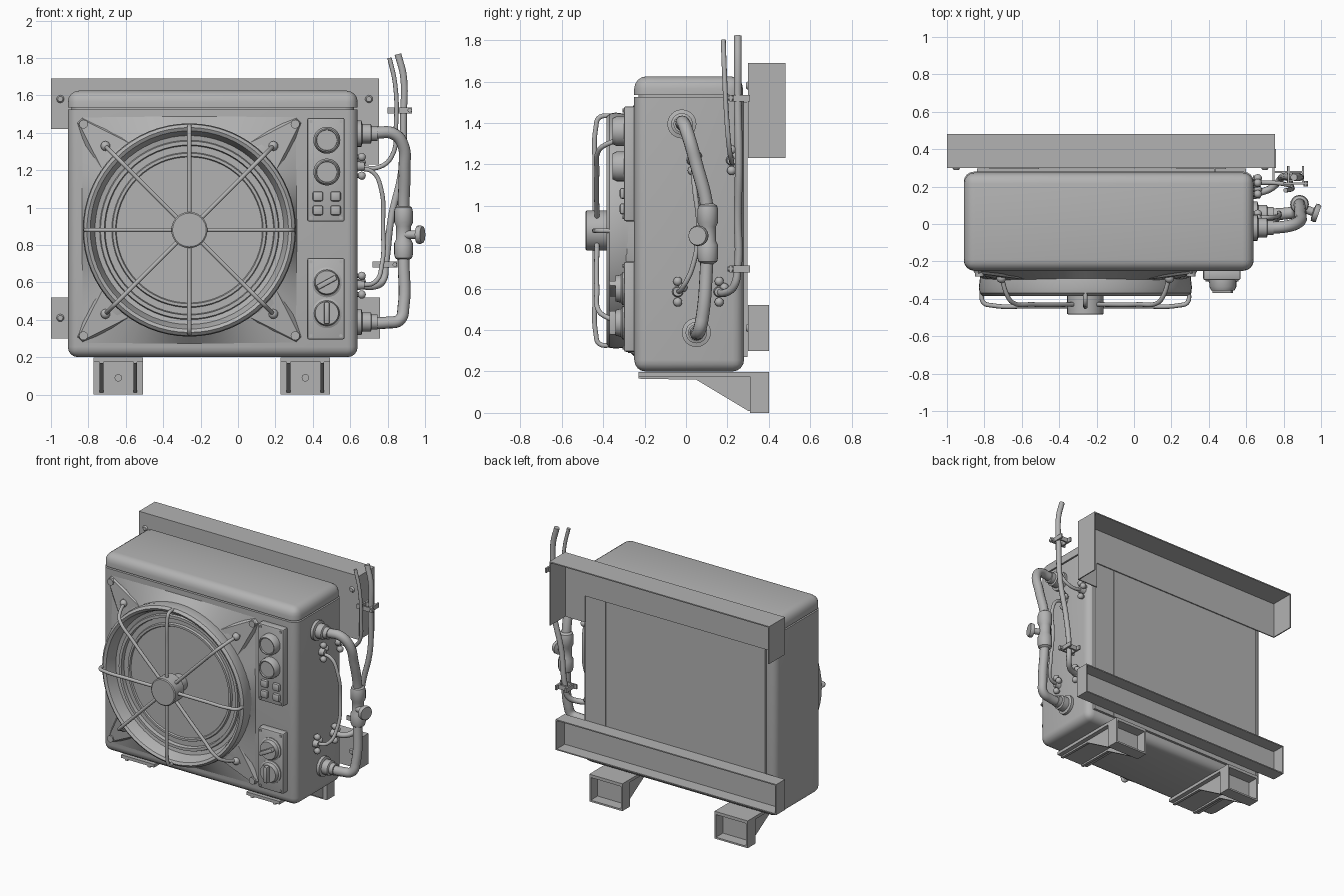
import bpy, bmesh, math
from mathutils import Vector

if "Cube" in bpy.data.objects:
    bpy.data.objects.remove(bpy.data.objects["Cube"])

grey = bpy.data.materials.new("plain_grey")
grey.diffuse_color = (0.45, 0.45, 0.45, 1)
grey.use_nodes = True
grey.node_tree.nodes["Principled BSDF"].inputs["Base Color"].default_value = grey.diffuse_color


def finish(name, bm, angle=35):
    bmesh.ops.recalc_face_normals(bm, faces=bm.faces[:])
    me = bpy.data.meshes.new(name)
    bm.to_mesh(me)
    bm.free()
    ob = bpy.data.objects.new(name, me)
    bpy.context.collection.objects.link(ob)
    me.materials.append(grey)
    bpy.ops.object.select_all(action='DESELECT')
    ob.select_set(True)
    bpy.context.view_layer.objects.active = ob
    bpy.ops.object.shade_smooth_by_angle(angle=math.radians(angle))
    return ob


def box(name, x0, x1, y0, y1, z0, z1, bevel=0, seg=3, skip=None):
    """Box from its limits; edges for which skip(a, b) holds stay sharp."""
    bm = bmesh.new()
    bmesh.ops.create_cube(bm, size=1)
    for v in bm.verts:
        v.co = Vector((x1 if v.co.x > 0 else x0, y1 if v.co.y > 0 else y0, z1 if v.co.z > 0 else z0))
    if bevel:
        es = [e for e in bm.edges if not (skip and skip(e.verts[0].co, e.verts[1].co))]
        bmesh.ops.bevel(bm, geom=es, offset=bevel, segments=seg, profile=0.5, affect='EDGES')
    return finish(name, bm)


def lathe(name, origin, axis, profile, n=32):
    """Revolve (radius, distance) pairs about an axis."""
    bm = bmesh.new()
    q = Vector(axis).to_track_quat('Z', 'Y')
    rings = []
    for r, h in profile:
        if r == 0:
            rings.append([bm.verts.new(Vector(origin) + q @ Vector((0, 0, h)))] * n)
        else:
            rings.append([bm.verts.new(Vector(origin) + q @ Vector((
                r * math.cos(2 * math.pi * i / n), r * math.sin(2 * math.pi * i / n), h))) for i in range(n)])
    for a, b in zip(rings, rings[1:]):
        for i in range(n):
            j = (i + 1) % n
            f = list(dict.fromkeys((a[i], a[j], b[j], b[i])))
            if len(f) > 2:
                bm.faces.new(f)
    return finish(name, bm)


def cyl(name, origin, axis, r, length, n=24, r2=None):
    return lathe(name, origin, axis, [(0, 0), (r, 0), (r2 or r, length), (0, length)], n)


def ball(name, p, r):
    bm = bmesh.new()
    bmesh.ops.create_uvsphere(bm, u_segments=14, v_segments=8, radius=r)
    bmesh.ops.translate(bm, vec=p, verts=bm.verts[:])
    return finish(name, bm, 80)


def tube(name, pts, r, smooth=True, res=3):
    cu = bpy.data.curves.new(name, 'CURVE')
    cu.dimensions = '3D'
    cu.bevel_depth, cu.bevel_resolution, cu.resolution_u, cu.use_fill_caps = r, res, 8, True
    sp = cu.splines.new('BEZIER')
    sp.bezier_points.add(len(pts) - 1)
    for b, p in zip(sp.bezier_points, pts):
        b.co = p
        b.handle_left_type = b.handle_right_type = 'AUTO' if smooth else 'VECTOR'
    cu.materials.append(grey)
    ob = bpy.data.objects.new(name, cu)
    bpy.context.collection.objects.link(ob)
    bpy.ops.object.select_all(action='DESELECT')
    ob.select_set(True)
    bpy.context.view_layer.objects.active = ob
    bpy.ops.object.convert(target='MESH')
    bpy.ops.object.shade_smooth_by_angle(angle=math.radians(50))


def prism_x(name, x0, x1, yz):
    bm = bmesh.new()
    a = [bm.verts.new((x0, y, z)) for y, z in yz]
    b = [bm.verts.new((x1, y, z)) for y, z in yz]
    bm.faces.new(a)
    bm.faces.new(b)
    for i in range(len(yz)):
        j = (i + 1) % len(yz)
        bm.faces.new((a[i], a[j], b[j], b[i]))
    return finish(name, bm)


# Cabinet, neck, lid and back panel
box("cabinet", -0.91, 0.64, -0.25, 0.28, 0.2, 1.525, 0.055, 4, lambda a, b: a.z > 1 and b.z > 1)
box("lid_gap", -0.89, 0.62, -0.23, 0.26, 1.5, 1.55, 0.05, 3)
box("lid", -0.91, 0.64, -0.25, 0.275, 1.535, 1.625, 0.06, 4, lambda a, b: a.z < 1.6 and b.z < 1.6)
box("back_panel", -0.84, 0.43, 0.27, 0.297, 0.27, 1.5)
box("back_side_panel", 0.433, 0.60, 0.27, 0.297, 0.27, 1.5)

# Square-to-round fan mount on the front
CX, CZ = -0.26, 0.88
bm = bmesh.new()
N = 64
outer, inner = [], []
for i in range(N):
    a = 2 * math.pi * i / N
    c, s = math.cos(a), math.sin(a)
    k = 1 / max(abs(c), abs(s))
    outer.append(bm.verts.new((CX + 0.575 * c * k, -0.248, CZ + 0.61 * s * k)))
    inner.append(bm.verts.new((CX + 0.555 * c, -0.30, CZ + 0.555 * s)))
for i in range(N):
    j = (i + 1) % N
    bm.faces.new((outer[i], outer[j], inner[j], inner[i]))
finish("fan_mount", bm)

# Fan shroud with concentric steps
lathe("fan_shroud", (CX, 0, CZ), (0, -1, 0), [
    (0.56, 0.24), (0.565, 0.30), (0.57, 0.34), (0.565, 0.37), (0.548, 0.385), (0.53, 0.375), (0.52, 0.35),
    (0.505, 0.30), (0.48, 0.295), (0.475, 0.31), (0.455, 0.31), (0.45, 0.285), (0.415, 0.285),
    (0.41, 0.30), (0.395, 0.30), (0.39, 0.29), (0, 0.29)], 64)
lathe("fan_hub", (CX, 0, CZ), (0, -1, 0), [(0, 0.29), (0.06, 0.29), (0.06, 0.375), (0.097, 0.38),
                                           (0.097, 0.48), (0.09, 0.485), (0, 0.485)], 32)

# Guard spokes, corner brackets and bolts
for k in range(8):
    a = k * math.pi / 4
    c, s = math.cos(a), math.sin(a)

    def P(r, y, off=0):
        return (CX + r * c - off * s, y, CZ + r * s + off * c)
    if k % 2 == 0:
        tube("guard_spoke", [P(0.08, -0.44), P(0.3, -0.44), P(0.5, -0.435), P(0.545, -0.42), P(0.555, -0.36)], 0.012)
    else:
        tube("guard_spoke", [P(0.08, -0.43), P(0.4, -0.43), P(0.55, -0.42), P(0.585, -0.39), P(0.64, -0.27)], 0.012)
        cyl("spoke_foot", P(0.635, -0.25), (0, -1, 0), 0.03, 0.035, 16)
        ball("spoke_end", P(0.635, -0.29), 0.026)
        bm = bmesh.new()
        low = [bm.verts.new(P(r, -0.245, o)) for r, o in ((0.83, 0.02), (0.83, -0.02), (0.53, -0.17), (0.53, 0.17))]
        top = [bm.verts.new(P(r, y, o)) for r, y, o in ((0.82, -0.265, 0.015), (0.82, -0.265, -0.015),
                                                        (0.53, -0.30, -0.11), (0.53, -0.30, 0.11))]
        bm.faces.new(low)
        bm.faces.new(top)
        for i in range(4):
            j = (i + 1) % 4
            bm.faces.new((low[i], low[j], top[j], top[i]))
        finish("corner_bracket", bm)
        cyl("corner_bolt", P(0.80, -0.25), (0, -1, 0), 0.024, 0.03, 12)

# Control panels with gauges, buttons and knobs
for name, z0, z1 in (("upper_panel", 0.925, 1.48), ("lower_panel", 0.295, 0.73)):
    box(name, 0.37, 0.57, -0.30, -0.24, z0, z1, 0.01, 2)
    for x in (0.39, 0.55):
        for z in (z0 + 0.02, z1 - 0.02):
            cyl("panel_screw", (x, -0.295, z), (0, -1, 0), 0.009, 0.012, 8)
for z in (1.36, 1.19):
    lathe("gauge", (0.475, -0.295, z), (0, -1, 0),
          [(0.072, 0), (0.072, 0.04), (0.062, 0.06), (0.056, 0.06), (0.054, 0.05), (0, 0.05)], 28)
for x in (0.427, 0.522):
    for z in (1.06, 0.985):
        box("button", x - 0.028, x + 0.028, -0.32, -0.29, z - 0.027, z + 0.027, 0.012, 2)
for z, turn in ((0.60, 0.5), (0.435, math.pi / 2)):
    lathe("knob", (0.475, -0.295, z), (0, -1, 0),
          [(0.08, 0), (0.08, 0.012), (0.068, 0.018), (0.062, 0.045), (0, 0.045)], 28)
    grip = box("knob_grip", -0.058, 0.058, -0.035, 0.01, -0.014, 0.014, 0.006, 2)
    grip.location = (0.475, -0.335, z)
    grip.rotation_euler = (0, -turn, 0)

# Upper wall rail, open at the back, with a longer right end
box("upper_rail_top", -1.0, 0.755, 0.30, 0.48, 1.682, 1.69)
box("upper_rail_front", -1.0, 0.755, 0.30, 0.308, 1.42, 1.69)
box("upper_rail_front_drop", 0.59, 0.755, 0.30, 0.308, 1.23, 1.42)
box("upper_rail_left_end", -1.0, -0.992, 0.30, 0.48, 1.42, 1.69)
box("upper_rail_right_end", 0.747, 0.755, 0.30, 0.48, 1.23, 1.69)
# Lower wall rail, a channel open at the back
for z in (0.30, 0.512):
    box("lower_rail_flange", -1.0, 0.76, 0.30, 0.40, z, z + 0.008)
box("lower_rail_front", -1.0, 0.76, 0.30, 0.308, 0.30, 0.52)
for x in (-1.0, 0.752):
    box("lower_rail_end", x, x + 0.008, 0.30, 0.40, 0.30, 0.52)
for x in (-0.95, 0.70):
    for z in (0.41, 1.58):
        cyl("rail_bolt", (x, 0.302, z), (0, -1, 0), 0.022, 0.012, 12, 0.014)

# Support feet
for cx in (-0.64, 0.36):
    h = 0.132
    box("foot_plate", cx - h, cx + h, -0.23, 0.40, 0.175, 0.197)
    for s in (-1, 1):
        g = cx + s * 0.09
        prism_x("foot_gusset", g - 0.01, g + 0.01,
                [(-0.23, 0.18), (-0.23, 0.165), (0.05, 0.16), (0.30, 0.01), (0.32, 0.01), (0.32, 0.18)])
        e = cx + s * (h - 0.006)
        box("foot_box_side", e - 0.006, e + 0.006, 0.31, 0.40, 0, 0.197)
    box("foot_box_bottom", cx - h, cx + h, 0.31, 0.40, 0, 0.012)
    box("foot_box_wall", cx - h, cx + h, 0.31, 0.322, 0, 0.19)
    cyl("foot_bolt", (cx, 0.31, 0.09), (0, -1, 0), 0.02, 0.012, 10)

# Main pipe with flanges and valve
tube("main_pipe", [(0.64, -0.02, 1.395), (0.74, -0.02, 1.40), (0.83, -0.01, 1.395), (0.88, 0.01, 1.34),
                   (0.89, 0.05, 1.2), (0.885, 0.10, 1.0), (0.885, 0.105, 0.86), (0.885, 0.10, 0.72),
                   (0.885, 0.08, 0.47), (0.865, 0.065, 0.40), (0.80, 0.055, 0.385), (0.64, 0.05, 0.385)], 0.032, res=4)
for y, z in ((-0.02, 1.395), (0.05, 0.388)):
    lathe("pipe_flange", (0.635, y, z), (1, 0, 0), [(0.07, 0), (0.07, 0.025), (0.052, 0.03), (0.052, 0.075),
                                                  (0.04, 0.08), (0.04, 0.11), (0.03, 0.11)], 24)
lathe("valve_body", (0.885, 0.105, 0.72), (0, 0, 1), [
    (0.03, 0), (0.045, 0.01), (0.05, 0.03), (0.05, 0.09), (0.04, 0.11), (0.04, 0.18),
    (0.05, 0.20), (0.05, 0.26), (0.045, 0.28), (0.03, 0.29)], 20)
lathe("valve_handle", (0.885, 0.09, 0.855), (1, -0.35, 0), [
    (0.022, 0), (0.022, 0.075), (0.048, 0.08), (0.05, 0.095), (0.045, 0.108), (0, 0.108)], 16)

# Thin hoses
tube("thick_hose", [(0.855, 0.25, 1.82), (0.885, 0.25, 1.70), (0.885, 0.25, 1.5), (0.875, 0.255, 1.2),
                    (0.82, 0.25, 0.95), (0.79, 0.25, 0.70), (0.775, 0.23, 0.61), (0.73, 0.19, 0.58),
                    (0.64, 0.16, 0.585)], 0.019)
tube("upper_hose", [(0.81, 0.18, 1.80), (0.84, 0.185, 1.66), (0.845, 0.195, 1.45), (0.82, 0.21, 1.27),
                    (0.75, 0.22, 1.215), (0.64, 0.22, 1.22)], 0.012)
tube("side_hose", [(0.64, 0.03, 1.21), (0.72, 0.035, 1.19), (0.765, 0.04, 1.1), (0.775, 0.06, 0.9),
                   (0.77, 0.03, 0.70), (0.73, -0.02, 0.60), (0.64, -0.04, 0.585)], 0.012)

# Hose fittings, each with small ball taps around it
for y, z in ((0.22, 1.22), (0.03, 1.22), (-0.04, 0.585), (0.16, 0.585)):
    cyl("hose_fitting", (0.635, y, z), (1, 0, 0), 0.028, 0.04, 14, 0.022)
    for dy, dz in ((0, 0.05), (0, -0.05), (0.025, 0.02)):
        cyl("tap_stem", (0.635, y + dy, z + dz), (1, 0, 0), 0.013, 0.025, 10)
        ball("tap", (0.662, y + dy, z + dz), 0.022)

# Hose clips
for x0, x1, z in ((0.80, 0.93, 1.52), (0.72, 0.85, 0.695)):
    box("clip_band", x0, x1, 0.21, 0.222, z - 0.016, z + 0.016)
    box("clip_back", x0 + 0.02, x1 - 0.02, 0.272, 0.284, z - 0.016, z + 0.016)
    for x in (x0 + 0.02, x1 - 0.032):
        box("clip_side", x, x + 0.012, 0.21, 0.31, z - 0.016, z + 0.016)
    cyl("clip_screw", (x1 - 0.012, 0.20, z), (0, 1, 0), 0.012, 0.03, 10)
